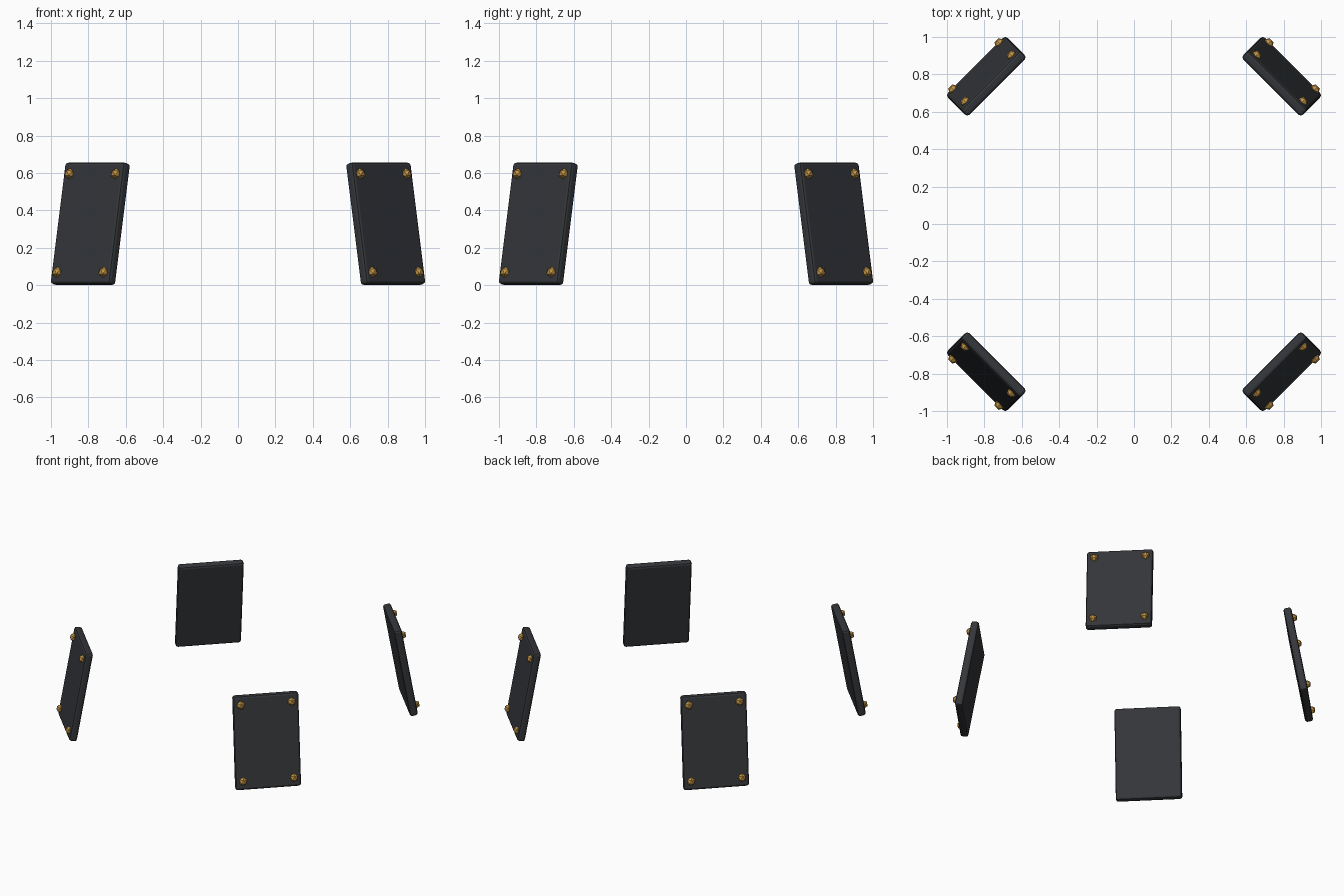
import bpy, bmesh
from math import radians, pi
from mathutils import Matrix

if "Cube" in bpy.data.objects:
    bpy.data.objects.remove(bpy.data.objects["Cube"])

W, T, H = 0.45, 0.055, 0.66      # plate width, thickness, height
RADIUS, MID_Z, LEAN = 1.117, 0.328, radians(10)


def material(name, color):
    m = bpy.data.materials.new(name)
    m.diffuse_color = color
    m.use_nodes = True
    m.node_tree.nodes["Principled BSDF"].inputs["Base Color"].default_value = m.diffuse_color
    return m


dark = material("dark_metal", (0.035, 0.037, 0.042, 1))
brass = material("brass", (0.55, 0.30, 0.06, 1))


def add(name, bm, mat, matrix):
    me = bpy.data.meshes.new(name)
    bm.to_mesh(me)
    bm.free()
    me.materials.append(mat)
    ob = bpy.data.objects.new(name, me)
    ob.matrix_world = matrix
    bpy.context.collection.objects.link(ob)
    return ob


for i, corner in enumerate(("back_right", "back_left", "front_left", "front_right")):
    # local +x points outward, the top leans toward the centre
    frame = (Matrix.Rotation(pi / 4 + i * pi / 2, 4, 'Z')
             @ Matrix.Translation((RADIUS, 0, MID_Z))
             @ Matrix.Rotation(-LEAN, 4, 'Y'))

    # armour plate with chamfered edges
    bm = bmesh.new()
    bmesh.ops.create_cube(bm, size=1, matrix=Matrix.Diagonal((T, W, H, 1)))
    plate = add(corner + "_plate", bm, dark, frame)
    bev = plate.modifiers.new("bevel", 'BEVEL')
    bev.width, bev.segments = 0.016, 2

    # four faceted rivets on the outer face
    bm = bmesh.new()
    for y in (-0.175, 0.175):
        for z in (-0.267, 0.267):
            bmesh.ops.create_icosphere(bm, subdivisions=1, radius=0.03,
                                       matrix=Matrix.Translation((T / 2, y, z)))
    add(corner + "_rivets", bm, brass, frame)
